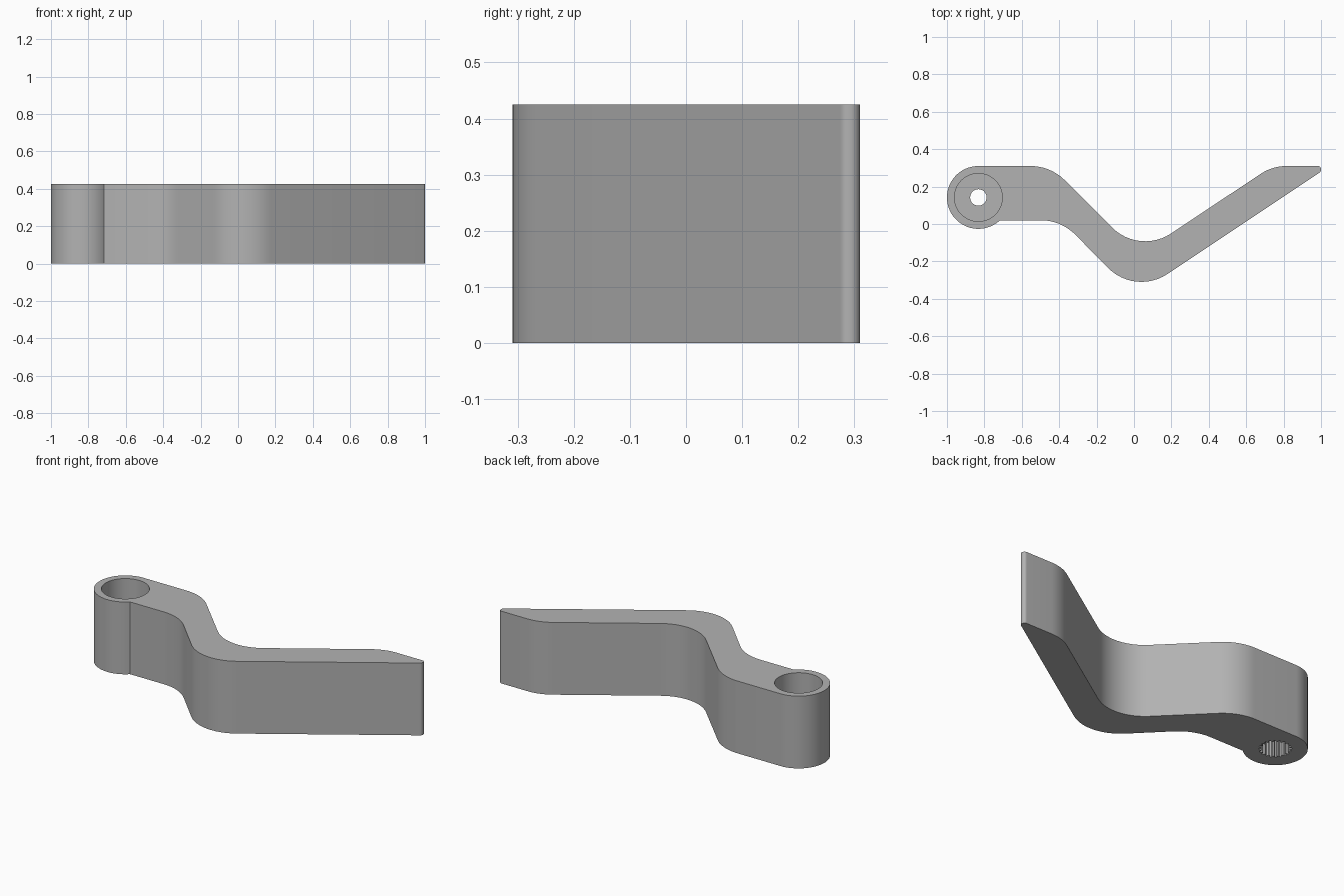
import bpy, bmesh
from math import pi, sin, cos, tan, atan2, radians
from mathutils import Vector

cube = bpy.data.objects.get("Cube")
if cube:
    bpy.data.objects.remove(cube, do_unlink=True)

HEIGHT = 0.425
HUB = Vector((-0.832, 0.142))
HUB_R = 0.168

grey = bpy.data.materials.new("plain grey")
grey.use_nodes = True
colour = (0.45, 0.45, 0.45, 1)
grey.diffuse_color = colour
grey.node_tree.nodes["Principled BSDF"].inputs["Base Color"].default_value = colour


def prism(name, outline, z0, z1):
    """Extrude a flat outline from z0 up to z1."""
    bm = bmesh.new()
    base = bm.faces.new([bm.verts.new((p[0], p[1], z0)) for p in outline])
    top = bmesh.ops.extrude_face_region(bm, geom=[base])["geom"]
    bmesh.ops.translate(bm, vec=(0, 0, z1 - z0),
                        verts=[v for v in top if isinstance(v, bmesh.types.BMVert)])
    bmesh.ops.recalc_face_normals(bm, faces=bm.faces)
    mesh = bpy.data.meshes.new(name)
    bm.to_mesh(mesh)
    bm.free()
    mesh.materials.append(grey)
    obj = bpy.data.objects.new(name, mesh)
    bpy.context.collection.objects.link(obj)
    return obj


def arc(centre, r, a0, a1, steps):
    return [centre + r * Vector((cos(a0 + (a1 - a0) * i / steps),
                                 sin(a0 + (a1 - a0) * i / steps)))
            for i in range(steps + 1)]


def fillet(prev, corner, nxt, r, steps=12):
    """Points of a rounded corner tangent to both neighbouring edges."""
    u, v = (prev - corner).normalized(), (nxt - corner).normalized()
    half = u.angle(v) / 2
    centre = corner + (u + v).normalized() * (r / sin(half))
    start = corner + u * (r / tan(half)) - centre
    end = corner + v * (r / tan(half)) - centre
    a0 = atan2(start.y, start.x)
    sweep = (atan2(end.y, end.x) - a0 + pi) % (2 * pi) - pi
    return arc(centre, r, a0, a0 + sweep, steps)


# Arm outline: corners with their radii, counterclockwise from the hub underside
hub_low = Vector((-0.717, 0.02))
hub_top = HUB + Vector((0, HUB_R))
corners = [(-0.39, 0.02, 0.26), (0.007, -0.382, 0.25), (1.0, 0.28, 0.018),
           (1.0, 0.31, 0.018), (0.74, 0.31, 0.25), (0.028, -0.164, 0.25),
           (-0.446, 0.31, 0.26)]
path = [hub_low] + [Vector(c[:2]) for c in corners] + [hub_top]
outline = []
for i, c in enumerate(corners):
    outline += fillet(path[i], path[i + 1], path[i + 2], c[2])
low = hub_low - HUB
outline += arc(HUB, HUB_R, pi / 2, 2 * pi + atan2(low.y, low.x), 48)
arm = prism("lever_arm", outline, 0, HEIGHT)

# Hub bores: screw recess, through hole and toothed socket
TEETH = 20
teeth = []
for i in range(TEETH):
    for t, r in ((0.0, 0.074), (0.35, 0.074), (0.5, 0.086), (0.85, 0.086)):
        a = 2 * pi * (i + t) / TEETH
        teeth.append(HUB + r * Vector((cos(a), sin(a))))
cutters = [prism("recess_cutter", arc(HUB, 0.128, 0, 2 * pi, 64)[:-1], 0.21, HEIGHT + 0.1),
           prism("socket_cutter", teeth, -0.1, 0.15),
           prism("hole_cutter", arc(HUB, 0.044, 0, 2 * pi, 32)[:-1], -0.2, HEIGHT + 0.2)]

bpy.ops.object.select_all(action="DESELECT")
arm.select_set(True)
bpy.context.view_layer.objects.active = arm
for cutter in cutters:
    cutter.hide_render = True
    mod = arm.modifiers.new(cutter.name, "BOOLEAN")
    mod.operation = "DIFFERENCE"
    mod.solver = "EXACT"
    mod.object = cutter
    bpy.ops.object.modifier_apply(modifier=mod.name)
    bpy.data.objects.remove(cutter, do_unlink=True)

bpy.ops.object.shade_smooth_by_angle(angle=radians(25))
